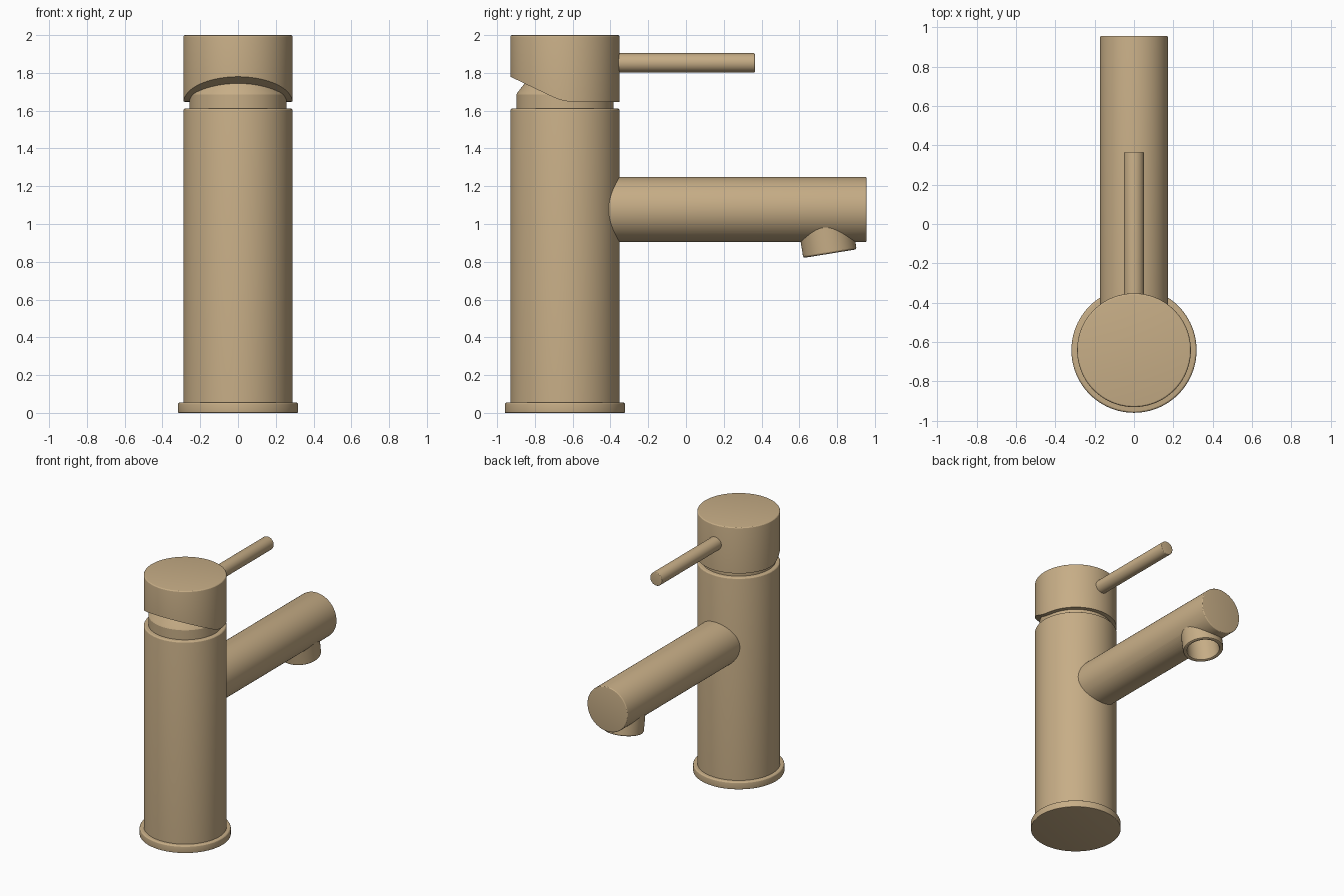
import bpy, bmesh, math
from mathutils import Matrix

if "Cube" in bpy.data.objects:
    bpy.data.objects.remove(bpy.data.objects["Cube"])

SEG = 96
CY = -0.641          # y of the tap's vertical axis

brass = bpy.data.materials.new("brushed_tan_metal")
brass.diffuse_color = (0.57, 0.42, 0.24, 1)
brass.use_nodes = True
brass.node_tree.nodes["Principled BSDF"].inputs["Base Color"].default_value = brass.diffuse_color


def place(y, z, tilt=0.0):
    return Matrix.Translation((0, y, z)) @ Matrix.Rotation(math.radians(tilt), 4, 'X')


def finish(name, bm, matrix=None):
    bmesh.ops.recalc_face_normals(bm, faces=bm.faces)
    if matrix:
        bm.transform(matrix)
    me = bpy.data.meshes.new(name)
    bm.to_mesh(me)
    bm.free()
    me.materials.append(brass)
    ob = bpy.data.objects.new(name, me)
    bpy.context.collection.objects.link(ob)
    return ob


def lathe(name, profile, matrix):
    """Revolve (radius, height) points about z and close both ends."""
    bm = bmesh.new()
    rings = [[bm.verts.new((r * math.cos(a), r * math.sin(a), z))
              for a in (2 * math.pi * i / SEG for i in range(SEG))]
             for r, z in profile]
    for lo, hi in zip(rings, rings[1:]):
        for i in range(SEG):
            j = (i + 1) % SEG
            bm.faces.new((lo[i], lo[j], hi[j], hi[i]))
    bm.faces.new(rings[0])
    bm.faces.new(rings[-1])
    return finish(name, bm, matrix)


def rod(r, z0, z1, b0=0.0, b1=0.0):
    """Profile of a cylinder with rounded end edges."""
    arc = [math.radians(a) for a in (0, 22.5, 45, 67.5, 90)]
    low = [(r - b0 + b0 * math.sin(a), z0 + b0 - b0 * math.cos(a)) for a in arc] if b0 else [(r, z0)]
    top = [(r - b1 + b1 * math.cos(a), z1 - b1 + b1 * math.sin(a)) for a in arc] if b1 else [(r, z1)]
    return low + top


def cut(ob, cutter):
    mod = ob.modifiers.new("cut", 'BOOLEAN')
    mod.operation, mod.solver, mod.object = 'DIFFERENCE', 'EXACT', cutter
    bpy.context.view_layer.objects.active = ob
    bpy.ops.object.modifier_apply(modifier=mod.name)
    bpy.data.objects.remove(cutter)


# Column: base flange, body and tapered neck
base = lathe("base_flange", rod(0.318, 0, 0.056, 0.004, 0.012), place(CY, 0))
body = lathe("body", rod(0.289, 0.04, 1.612, 0, 0.012), place(CY, 0))
neck = lathe("neck", [(0.257, 1.58), (0.257, 1.685), (0.252, 1.695), (0.17, 1.80)], place(CY, 0))

# Cap: cylinder whose underside is flat, then slopes up towards the front
cap = lathe("cap", rod(0.289, 1.60, 2.0, 0, 0.01), place(CY, 0))
under = [(-1.1, 1.5), (-1.1, 1.861), (-0.70, 1.67), (-0.665, 1.657),
         (-0.625, 1.649), (-0.58, 1.647), (-0.2, 1.647), (-0.2, 1.5)]
bm = bmesh.new()
face = bm.faces.new([bm.verts.new((-0.5, y, z)) for y, z in under])
ext = bmesh.ops.extrude_face_region(bm, geom=[face])
bmesh.ops.translate(bm, vec=(1, 0, 0),
                    verts=[v for v in ext["geom"] if isinstance(v, bmesh.types.BMVert)])
cut(cap, finish("cap_cutter", bm))

# Lever rod
lever = lathe("lever", rod(0.051, 0, 0.80, 0, 0.006), place(-0.435, 1.853, -90))

# Spout, opened where the nozzle enters it
spout = lathe("spout", rod(0.172, 0, 1.456, 0, 0.008), place(-0.50, 1.077, -90))
tip = place(0.762, 0.843, 9.2)
cut(spout, lathe("nozzle_cutter", rod(0.127, -0.05, 0.19), tip))

# Nozzle: tilted tube with a rounded lip and a deep bore
nozzle = lathe("nozzle", [(0.113, 0.18), (0.113, 0.010), (0.116, 0.003), (0.123, 0),
                          (0.134, 0), (0.140, 0.003), (0.143, 0.010), (0.143, 0.20)], tip)

# Smooth shading with crisp edges
parts = [base, body, neck, cap, lever, spout, nozzle]
for ob in bpy.data.objects:
    ob.select_set(ob in parts)
bpy.context.view_layer.objects.active = body
bpy.ops.object.shade_smooth_by_angle(angle=math.radians(20))
